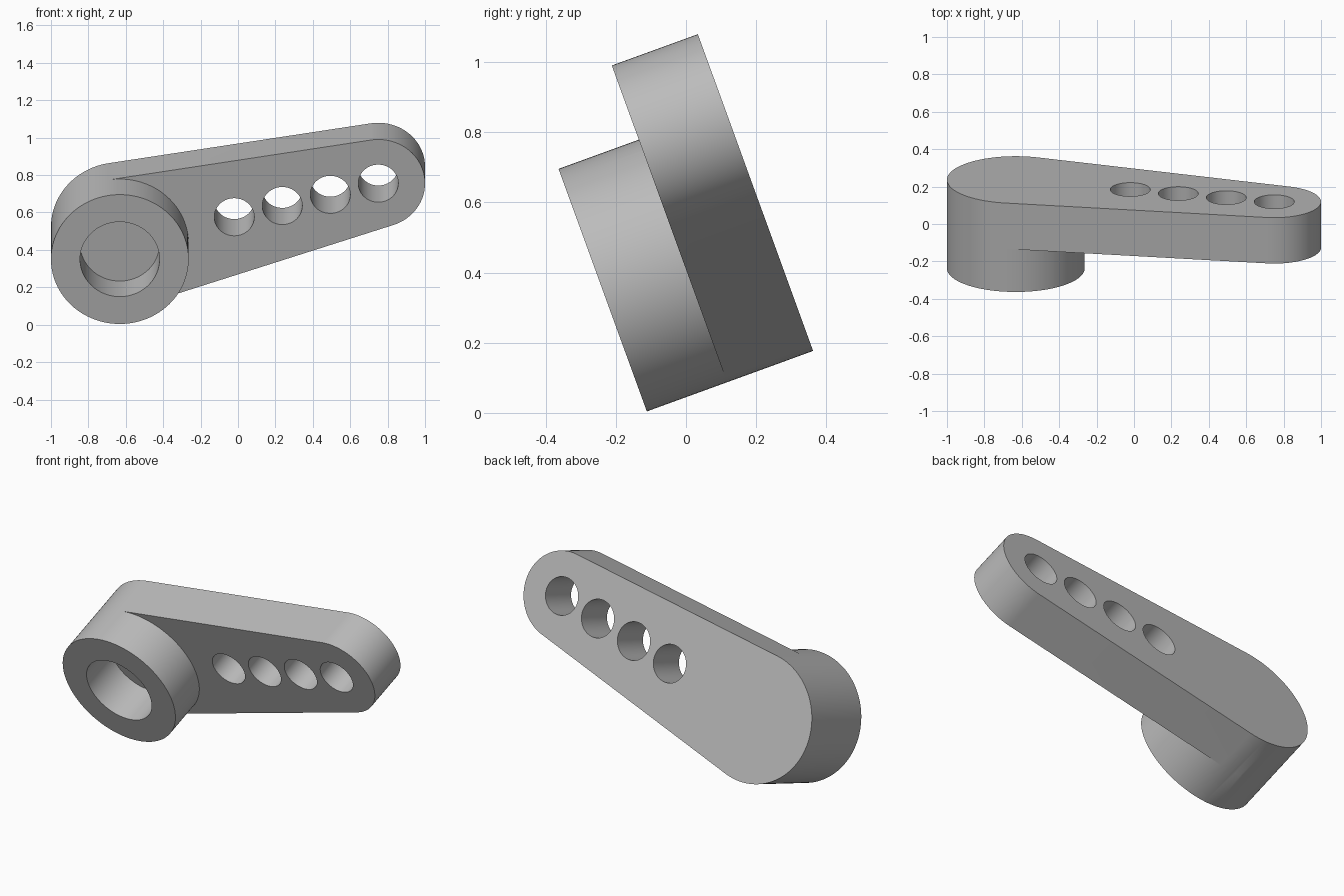
import bpy, bmesh
from math import sin, cos, pi, radians, atan2, asin, hypot
from mathutils import Matrix, Vector

if "Cube" in bpy.data.objects:
    bpy.data.objects.remove(bpy.data.objects["Cube"])

HUB, HUB_R = Vector((-0.632, 0.41)), 0.368
TIP, TIP_R = Vector((0.75, 0.753)), 0.25
BACK, MIDDLE, FRONT = -0.401, -0.14, 0.1035   # depths along the arm's own axis
TILT = Matrix.Rotation(radians(110), 4, "X")

grey = bpy.data.materials.new("grey plastic")
grey.use_nodes = True
color = (0.5, 0.5, 0.5, 1)
grey.diffuse_color = color
grey.node_tree.nodes["Principled BSDF"].inputs["Base Color"].default_value = color


def arc(center, radius, start, end, steps):
    return [center + radius * Vector((cos(a), sin(a)))
            for a in (start + (end - start) * i / steps for i in range(steps + 1))]


def prism(name, outline, z0, z1):
    """Extrude a closed outline between two depths and tilt it into place."""
    bm = bmesh.new()
    face = bm.faces.new([bm.verts.new((p.x, p.y, z0)) for p in outline])
    top = bmesh.ops.extrude_face_region(bm, geom=[face])["geom"]
    bmesh.ops.translate(bm, vec=(0, 0, z1 - z0),
                        verts=[v for v in top if isinstance(v, bmesh.types.BMVert)])
    bmesh.ops.recalc_face_normals(bm, faces=bm.faces)
    bm.transform(TILT)
    mesh = bpy.data.meshes.new(name)
    bm.to_mesh(mesh)
    bm.free()
    mesh.materials.append(grey)
    obj = bpy.data.objects.new(name, mesh)
    bpy.context.collection.objects.link(obj)
    return obj


def combine(target, other, operation):
    mod = target.modifiers.new(operation.lower(), "BOOLEAN")
    mod.object, mod.operation, mod.solver = other, operation, "EXACT"
    bpy.context.view_layer.objects.active = target
    bpy.ops.object.modifier_apply(modifier=mod.name)
    bpy.data.objects.remove(other)


# Tapered arm: two round ends joined by their common tangents
axis = TIP - HUB
slope = atan2(axis.y, axis.x)
spread = pi / 2 - asin((HUB_R - TIP_R) / hypot(*axis))
hub_start, hub_end = slope + spread, slope + 2 * pi - spread
outline = (arc(HUB, HUB_R, hub_start, hub_end, 64)
           + arc(TIP, TIP_R, slope - spread, slope + spread, 56))
arm = prism("lever_arm", outline, BACK, MIDDLE)

# Raised hub sharing the arm's rounded end
rim = (arc(HUB, HUB_R, hub_start, hub_end, 64)
       + arc(HUB, HUB_R, slope - spread, slope + spread, 56)[1:-1])
combine(arm, prism("hub", rim, MIDDLE, FRONT), "UNION")

# Blind socket in the hub
socket = arc(HUB, 0.2125, 0, 2 * pi, 96)[:-1]
combine(arm, prism("socket_cutter", socket, MIDDLE, FRONT + 0.1), "DIFFERENCE")

# Row of through holes
for i in range(4):
    center = HUB.lerp(TIP, 1 - i * 0.1857)
    hole = arc(center, 0.107, 0, 2 * pi, 64)[:-1]
    combine(arm, prism("hole_cutter", hole, BACK - 0.1, MIDDLE + 0.1), "DIFFERENCE")

bpy.ops.object.select_all(action="DESELECT")
arm.select_set(True)
bpy.context.view_layer.objects.active = arm
bpy.ops.object.shade_smooth_by_angle(angle=radians(30))
